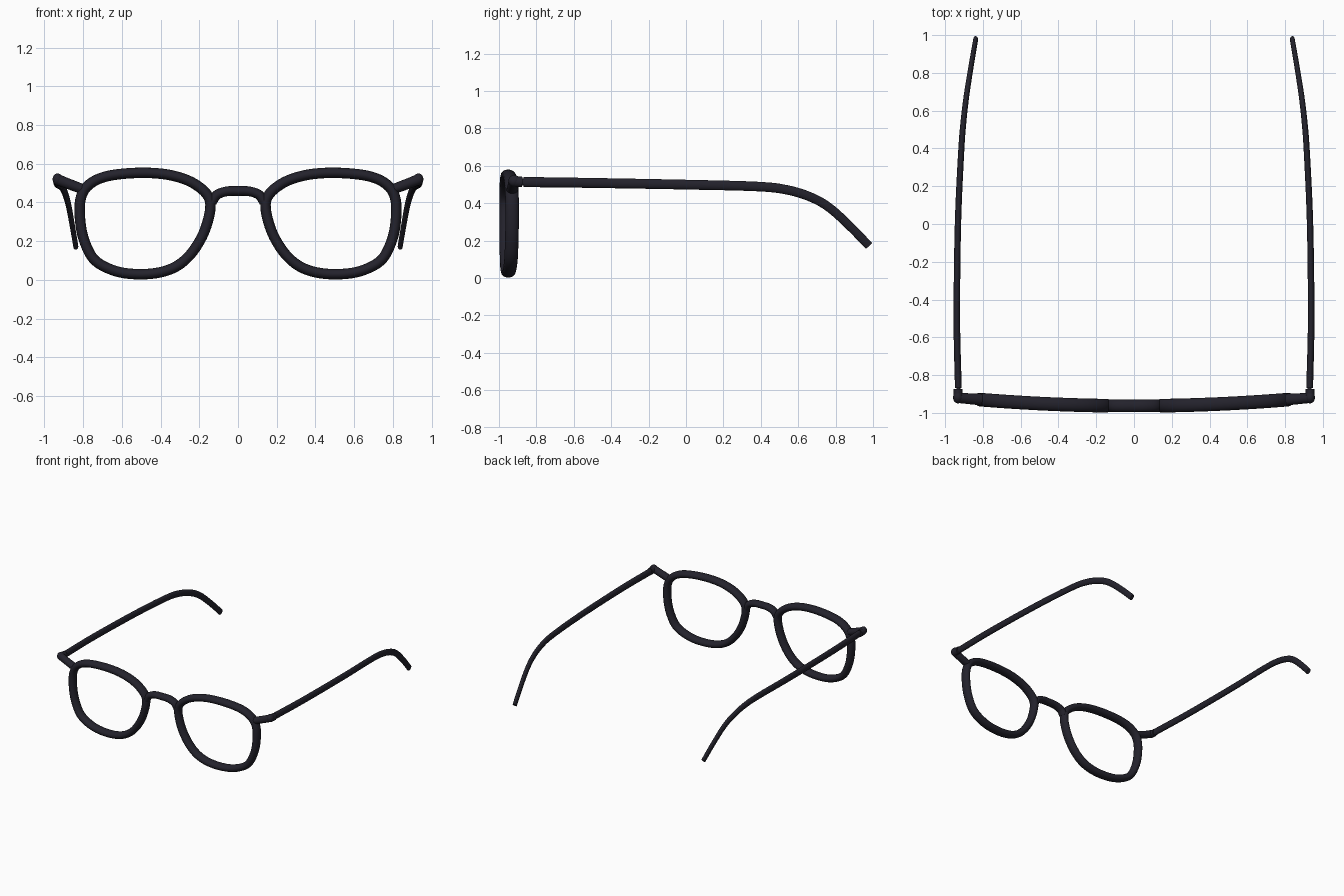
import bpy
import bmesh
import math
from mathutils import Vector

if "Cube" in bpy.data.objects:
    bpy.data.objects.remove(bpy.data.objects["Cube"])

frame_mat = bpy.data.materials.new("frame_black")
frame_mat.diffuse_color = (0.017, 0.016, 0.025, 1)
frame_mat.use_nodes = True
frame_mat.node_tree.nodes["Principled BSDF"].inputs["Base Color"].default_value = frame_mat.diffuse_color


def smooth_path(pts, closed, steps):
    """Catmull-Rom interpolation through the control points."""
    pts = [Vector(p) for p in pts]
    n = len(pts)
    out = []
    for i in range(n if closed else n - 1):
        if closed:
            a, b, c, d = (pts[(i + k) % n] for k in (-1, 0, 1, 2))
        else:
            b, c = pts[i], pts[i + 1]
            a = pts[i - 1] if i > 0 else b * 2 - c
            d = pts[i + 2] if i + 2 < n else c * 2 - b
        for s in range(steps):
            t = s / steps
            out.append(0.5 * (2 * b + (c - a) * t + (2 * a - 5 * b + 4 * c - d) * t * t
                              + (3 * b - a - 3 * c + d) * t ** 3))
    if not closed:
        out.append(pts[-1])
    return out


def sweep(name, pts, side, size, end_size=None, closed=False, mirror=True, steps=6, sides=16):
    """Oval tube along a path; size = half extents (along side axis, across it)."""
    path = smooth_path(pts, closed, steps)
    n = len(path)
    end_size = end_size or size
    bm = bmesh.new()
    rings = []
    for i, p in enumerate(path):
        if closed:
            tangent = path[(i + 1) % n] - path[i - 1]
        else:
            tangent = path[min(i + 1, n - 1)] - path[max(i - 1, 0)]
        tangent.normalize()
        u = Vector(side)
        u = (u - tangent * u.dot(tangent)).normalized()
        v = tangent.cross(u)
        f = i / (n - 1)
        ru, rv = (s + (e - s) * f for s, e in zip(size, end_size))
        rings.append([bm.verts.new(p + u * ru * math.cos(a) + v * rv * math.sin(a))
                      for a in (2 * math.pi * k / sides for k in range(sides))])
    for i in range(n if closed else n - 1):
        r, q = rings[i], rings[(i + 1) % n]
        for k in range(sides):
            m = (k + 1) % sides
            bm.faces.new((r[k], r[m], q[m], q[k]))
    if not closed:
        bm.faces.new(rings[0])
        bm.faces.new(rings[-1])
    bmesh.ops.recalc_face_normals(bm, faces=bm.faces)
    mesh = bpy.data.meshes.new(name)
    bm.to_mesh(mesh)
    bm.free()
    finish(bpy.data.objects.new(name, mesh), mirror)


def finish(obj, mirror):
    if obj.name not in bpy.context.collection.objects:
        bpy.context.collection.objects.link(obj)
    obj.data.materials.append(frame_mat)
    bpy.ops.object.select_all(action='DESELECT')
    obj.select_set(True)
    bpy.context.view_layer.objects.active = obj
    bpy.ops.object.shade_smooth_by_angle(angle=math.radians(40))
    if mirror:
        obj.modifiers.new("mirror", 'MIRROR').use_axis[0] = True


def front_y(x):
    """Gentle wrap of the frame front."""
    return -0.963 + 0.05 * x * x


# Lens rims
rim = [(0.50, 0.553), (0.345, 0.54), (0.22, 0.493), (0.145, 0.41), (0.163, 0.28),
       (0.22, 0.165), (0.295, 0.085), (0.385, 0.043), (0.50, 0.029), (0.625, 0.043),
       (0.735, 0.097), (0.79, 0.19), (0.815, 0.30), (0.813, 0.42), (0.768, 0.493),
       (0.67, 0.537)]
sweep("lens_rim", [(x, front_y(x), z) for x, z in rim], (0, 1, 0), (0.036, 0.027), closed=True)

# Nose bridge
bridge = [(-0.135, 0.40), (-0.11, 0.438), (-0.06, 0.457), (0, 0.459),
          (0.06, 0.457), (0.11, 0.438), (0.135, 0.40)]
sweep("bridge", [(x, front_y(x), z) for x, z in bridge], (0, 1, 0), (0.033, 0.025), mirror=False)

# End pieces reaching out from the rims
sweep("end_piece", [(0.80, -0.930, 0.468), (0.86, -0.926, 0.490), (0.935, -0.920, 0.519)],
      (0, 1, 0), (0.031, 0.026), (0.027, 0.028))

# Rounded corners of the end pieces
bpy.ops.mesh.primitive_uv_sphere_add(segments=20, ring_count=12, location=(0, 0, 0))
corner = bpy.context.object
corner.name = "end_corner"
for vert in corner.data.vertices:
    vert.co = Vector((0.932, -0.918, 0.519)) + Vector(
        (vert.co.x * 0.026, vert.co.y * 0.032, vert.co.z * 0.031))
finish(corner, True)

# Hinges
sweep("hinge", [(0.932, -0.915, 0.515), (0.932, -0.875, 0.513)], (1, 0, 0), (0.024, 0.028))
sweep("hinge_pin", [(0.930, -0.88, 0.513), (0.930, -0.855, 0.513)], (1, 0, 0), (0.011, 0.018))

# Temple arms with drooping ear tips
arm = [(0.930, -0.868, 0.513), (0.938, -0.50, 0.508), (0.932, 0.0, 0.499), (0.915, 0.38, 0.489),
       (0.903, 0.54, 0.471), (0.888, 0.67, 0.431), (0.873, 0.77, 0.373), (0.855, 0.88, 0.273),
       (0.838, 0.978, 0.172)]
sweep("temple_arm", arm, (1, 0, 0), (0.018, 0.027), (0.013, 0.023))
